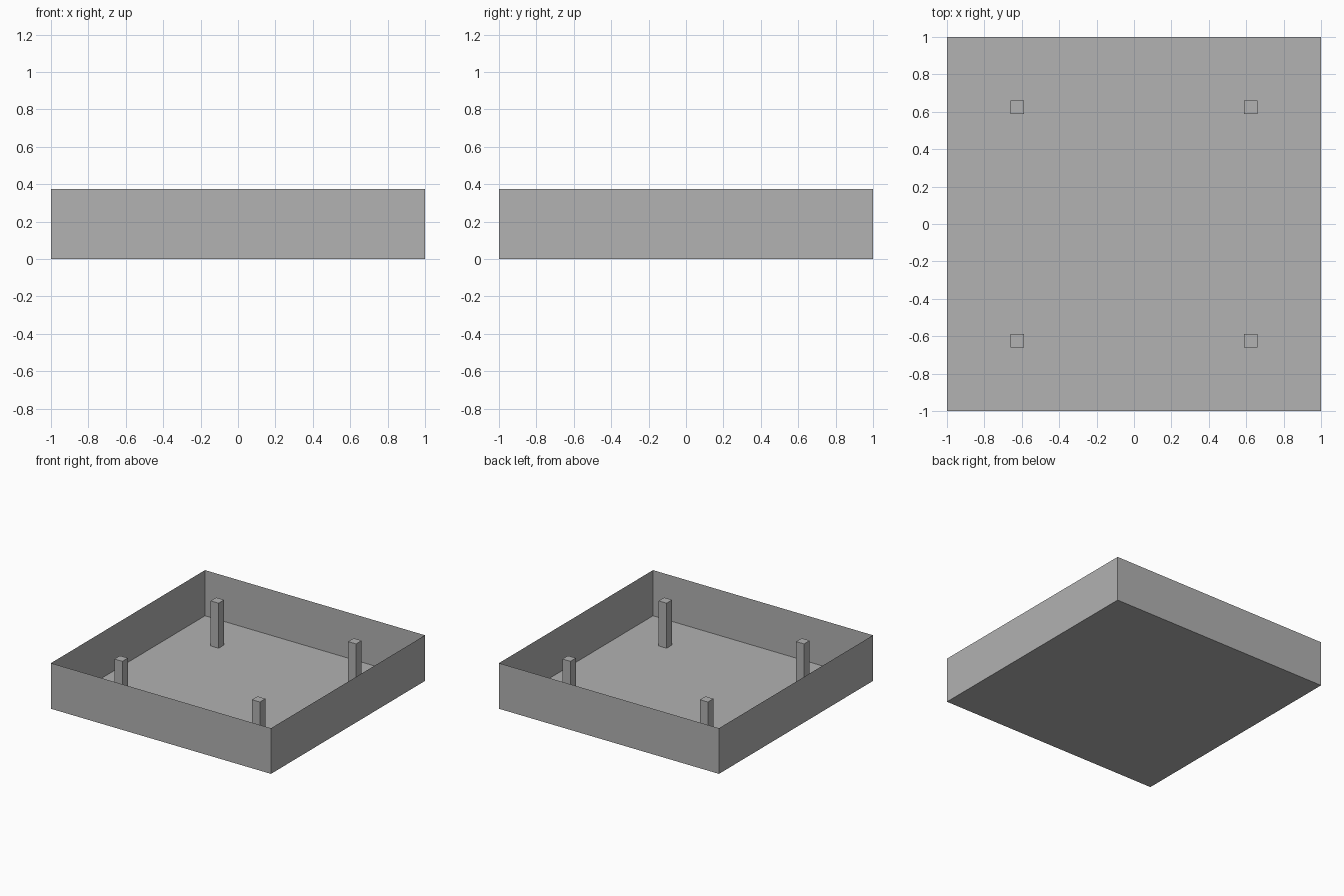
import bpy, bmesh
from mathutils import Matrix, Vector

if "Cube" in bpy.data.objects:
    bpy.data.objects.remove(bpy.data.objects["Cube"])

grey = bpy.data.materials.new("plain grey")
grey.diffuse_color = (0.445, 0.445, 0.445, 1)
grey.use_nodes = True
grey.node_tree.nodes["Principled BSDF"].inputs["Base Color"].default_value = grey.diffuse_color


def box(name, centre, size, open_side):
    """Box with one face removed, facing along open_side (+1 top, -1 bottom)."""
    bm = bmesh.new()
    bmesh.ops.create_cube(bm, size=1, matrix=Matrix.LocRotScale(Vector(centre), None, Vector(size)))
    bm.normal_update()
    bmesh.ops.delete(bm, geom=[f for f in bm.faces if f.normal.z * open_side > 0.5], context='FACES_ONLY')
    mesh = bpy.data.meshes.new(name)
    bm.to_mesh(mesh)
    bm.free()
    mesh.materials.append(grey)
    obj = bpy.data.objects.new(name, mesh)
    bpy.context.collection.objects.link(obj)
    return obj


# Thin-walled open tray
H = 0.375
box("tray", (0, 0, H / 2), (2, 2, H), 1)

# Four square posts standing on the tray floor
P = 0.37
for x, side in ((-0.625, "left"), (0.625, "right")):
    for y, end in ((-0.625, "front"), (0.625, "back")):
        box(f"{end}_{side}_post", (x, y, P / 2), (0.072, 0.072, P), -1)
